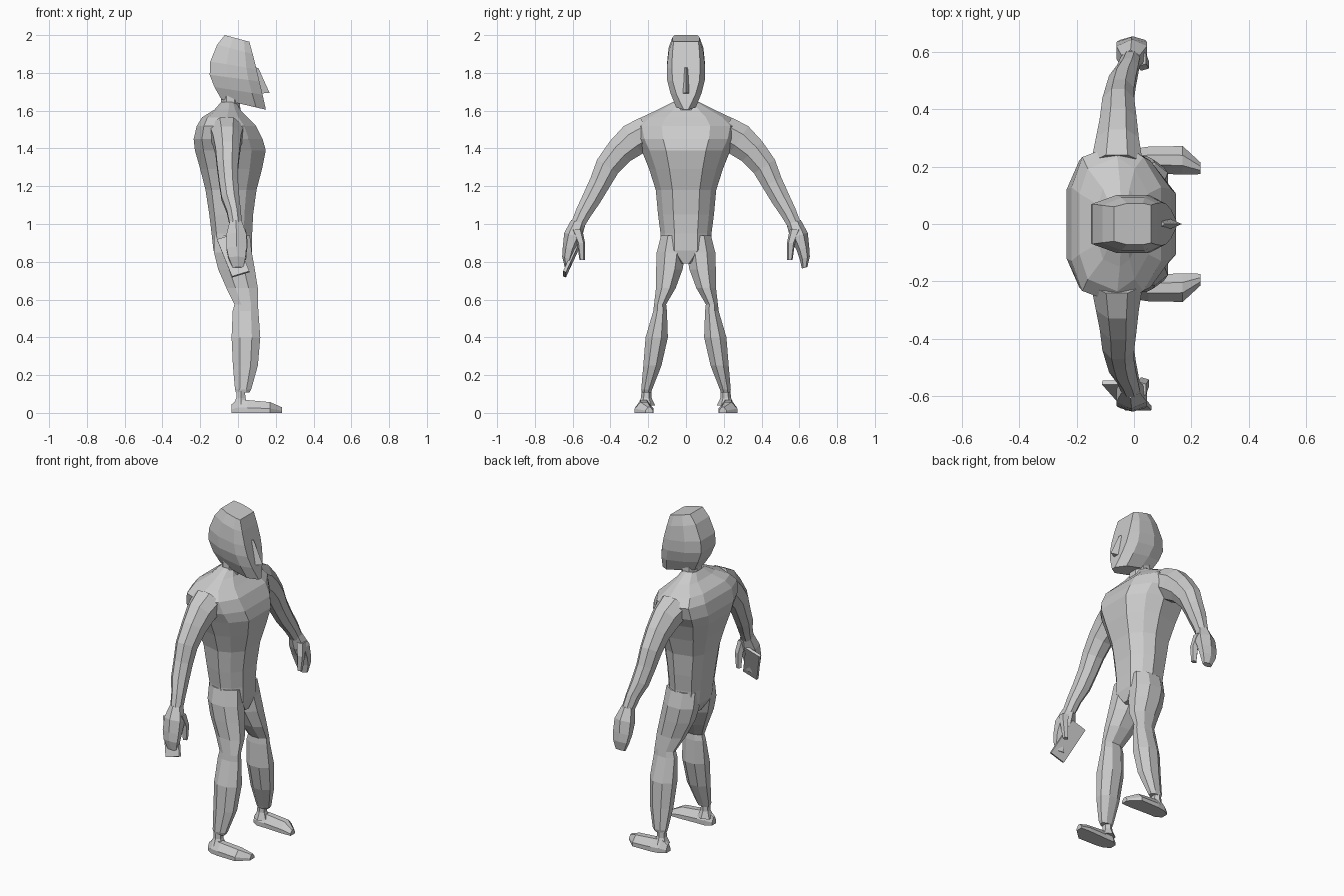
import bpy, bmesh, math
from mathutils import Vector

grey = bpy.data.materials.new("plain_grey")
grey.diffuse_color = (0.6, 0.6, 0.6, 1)


def loft(name, rings):
    """Skin a list of equal-length point rings, flat shaded and capped."""
    bm = bmesh.new()
    vs = [[bm.verts.new(p) for p in r] for r in rings]
    n = len(vs[0])
    for a, b in zip(vs, vs[1:]):
        for i in range(n):
            j = (i + 1) % n
            bm.faces.new((a[i], a[j], b[j], b[i]))
    bm.faces.new(vs[0][::-1])
    bm.faces.new(vs[-1])
    bmesh.ops.remove_doubles(bm, verts=bm.verts, dist=1e-5)
    bmesh.ops.recalc_face_normals(bm, faces=bm.faces)
    me = bpy.data.meshes.new(name)
    bm.to_mesh(me)
    bm.free()
    me.materials.append(grey)
    ob = bpy.data.objects.new(name, me)
    bpy.context.collection.objects.link(ob)
    return ob


def body_ring(z, back, front, w, flat=0.45):
    """Ten-sided section with flat chest and back."""
    half = [(front, flat), (front - 0.2 * (front - back), 0.82),
            (0.55 * front + 0.45 * back, 1), (back + 0.12 * (front - back), 0.82), (back, flat)]
    pts = [(x, w * y, z) for x, y in half]
    return pts + [(x, -y, zz) for x, y, zz in reversed(pts)]


def oval(c, rx, rn, normal=(0, 0, 1), n=8):
    """Faceted oval across x and the in-plane direction perpendicular to it."""
    u = Vector((1, 0, 0))
    v = Vector(normal).normalized().cross(u)
    k = 1 / math.cos(math.pi / n)
    return [Vector(c) + k * (u * rx * math.cos(a) + v * rn * math.sin(a))
            for a in (2 * math.pi * (i + 0.5) / n for i in range(n))]


# Torso: groin, waist, chest, shoulders, collar
loft("torso", [body_ring(*r) for r in [
    (0.79, -0.09, 0.06, 0.035), (0.86, -0.13, 0.075, 0.135), (0.95, -0.14, 0.075, 0.135),
    (1.05, -0.152, 0.08, 0.148), (1.18, -0.172, 0.098, 0.16), (1.29, -0.2, 0.127, 0.195),
    (1.39, -0.228, 0.147, 0.235), (1.45, -0.235, 0.13, 0.27), (1.52, -0.218, 0.095, 0.285),
    (1.565, -0.19, 0.05, 0.235), (1.605, -0.125, 0.012, 0.15), (1.645, -0.09, -0.01, 0.07)]])

# Neck
loft("neck", [oval((-0.045, 0, 1.58), 0.06, 0.07), oval((-0.04, 0, 1.64), 0.05, 0.06),
              oval((-0.035, 0, 1.74), 0.06, 0.055)])


# Head: sections slope down toward the face
def head_ring(xb, zb, xf, zf, w, wf, wb):
    pts = [(0, wf), (0.22, w), (0.65, w), (1, wb)]
    ring = [(xf + (xb - xf) * t, y, zf + (zb - zf) * t) for t, y in pts]
    return ring + [(x, -y, z) for x, y, z in reversed(ring)]


loft("head", [head_ring(*r) for r in [
    (-0.07, 2.0, 0.06, 1.965, 0.072, 0.066, 0.06), (-0.11, 1.95, 0.078, 1.9, 0.092, 0.072, 0.065),
    (-0.147, 1.86, 0.098, 1.82, 0.101, 0.075, 0.07), (-0.15, 1.79, 0.113, 1.755, 0.1, 0.07, 0.068),
    (-0.125, 1.725, 0.13, 1.685, 0.083, 0.05, 0.062), (-0.088, 1.66, 0.148, 1.605, 0.052, 0.012, 0.045)]])

# Nose
loft("nose", [[(0.09, -0.012, 1.83), (0.09, 0.012, 1.83), (0.108, 0, 1.825)],
              [(0.115, -0.023, 1.69), (0.115, 0.023, 1.69), (0.167, 0, 1.695)]])

for s, side in ((1, "left"), (-1, "right")):
    # Arm: x, y, z, half depth, half thickness
    arm = [(-0.06, 0.2, 1.49, 0.09, 0.085), (-0.058, 0.28, 1.445, 0.075, 0.088),
           (-0.055, 0.35, 1.385, 0.064, 0.075), (-0.055, 0.415, 1.305, 0.056, 0.066),
           (-0.05, 0.455, 1.22, 0.05, 0.056), (-0.04, 0.5, 1.135, 0.047, 0.05),
           (-0.022, 0.54, 1.065, 0.037, 0.043), (-0.012, 0.572, 1.0, 0.033, 0.036)]
    rings = []
    for i, (x, y, z, rx, rn) in enumerate(arm):
        a, b = arm[max(i - 1, 0)], arm[min(i + 1, len(arm) - 1)]
        rings.append(oval((x, s * y, z), rx, rn, (0, s * (b[1] - a[1]), b[2] - a[2])))
    loft(side + "_arm", rings)

    # Hand with closed fingers and a thumb
    d = (0, s * 0.3, -1)
    loft(side + "_palm", [oval((x, s * y, z), rx, rn, d, 6) for x, y, z, rx, rn in [
        (-0.012, 0.57, 1.01, 0.032, 0.034), (-0.008, 0.598, 0.94, 0.053, 0.042),
        (-0.008, 0.619, 0.87, 0.053, 0.03), (-0.005, 0.629, 0.82, 0.045, 0.024),
        (0.0, 0.628, 0.768, 0.028, 0.013)]])
    loft(side + "_thumb", [oval((x, s * y, z), rx, rn, n=5) for x, y, z, rx, rn in [
        (0.02, 0.578, 0.97, 0.022, 0.025), (0.032, 0.556, 0.9, 0.02, 0.018),
        (0.03, 0.55, 0.81, 0.013, 0.012)]])

    # Leg: height, centre x, centre y, half depth, half width
    loft(side + "_leg", [oval((x, s * y, z), rx, rn) for z, x, y, rx, rn in [
        (0.94, -0.032, 0.07, 0.095, 0.062), (0.85, -0.027, 0.079, 0.1, 0.076),
        (0.76, -0.008, 0.088, 0.097, 0.07), (0.66, 0.022, 0.107, 0.083, 0.052),
        (0.575, 0.043, 0.137, 0.062, 0.032), (0.54, 0.04, 0.137, 0.068, 0.036),
        (0.4, 0.042, 0.155, 0.076, 0.059), (0.25, 0.039, 0.178, 0.066, 0.048),
        (0.125, 0.027, 0.208, 0.043, 0.029), (0.108, 0.025, 0.209, 0.036, 0.024)]])
    loft(side + "_ankle", [oval((0.015, s * 0.21, z), r, r, n=6)
                           for z, r in ((0.13, 0.022), (0.08, 0.024), (0.04, 0.04))])

    # Foot: x, inner y, outer y, top height
    foot = [(-0.035, 0.2, 0.24, 0.045), (0.0, 0.178, 0.262, 0.07), (0.05, 0.178, 0.27, 0.068),
            (0.17, 0.172, 0.272, 0.057), (0.232, 0.174, 0.215, 0.03)]
    loft(side + "_foot", [[(x, s * a, 0), (x, s * b, 0), (x, s * b, h * 0.4),
                           (x, s * (0.32 * a + 0.68 * b), h), (x, s * (0.68 * a + 0.32 * b), h),
                           (x, s * a, h * 0.4)] for x, a, b, h in foot])

# Flat card held in the right hand
centre = Vector((-0.025, -0.598, 0.832))
along = Vector((0.04, -0.045, -0.098))
across = Vector((0.046, 0, 0.014))
thick = along.cross(across).normalized() * 0.008
loft("held_card", [[centre + e * along + t * across + u * thick
                    for t, u in ((-1, -1), (1, -1), (1, 1), (-1, 1))] for e in (-1, 1)])
